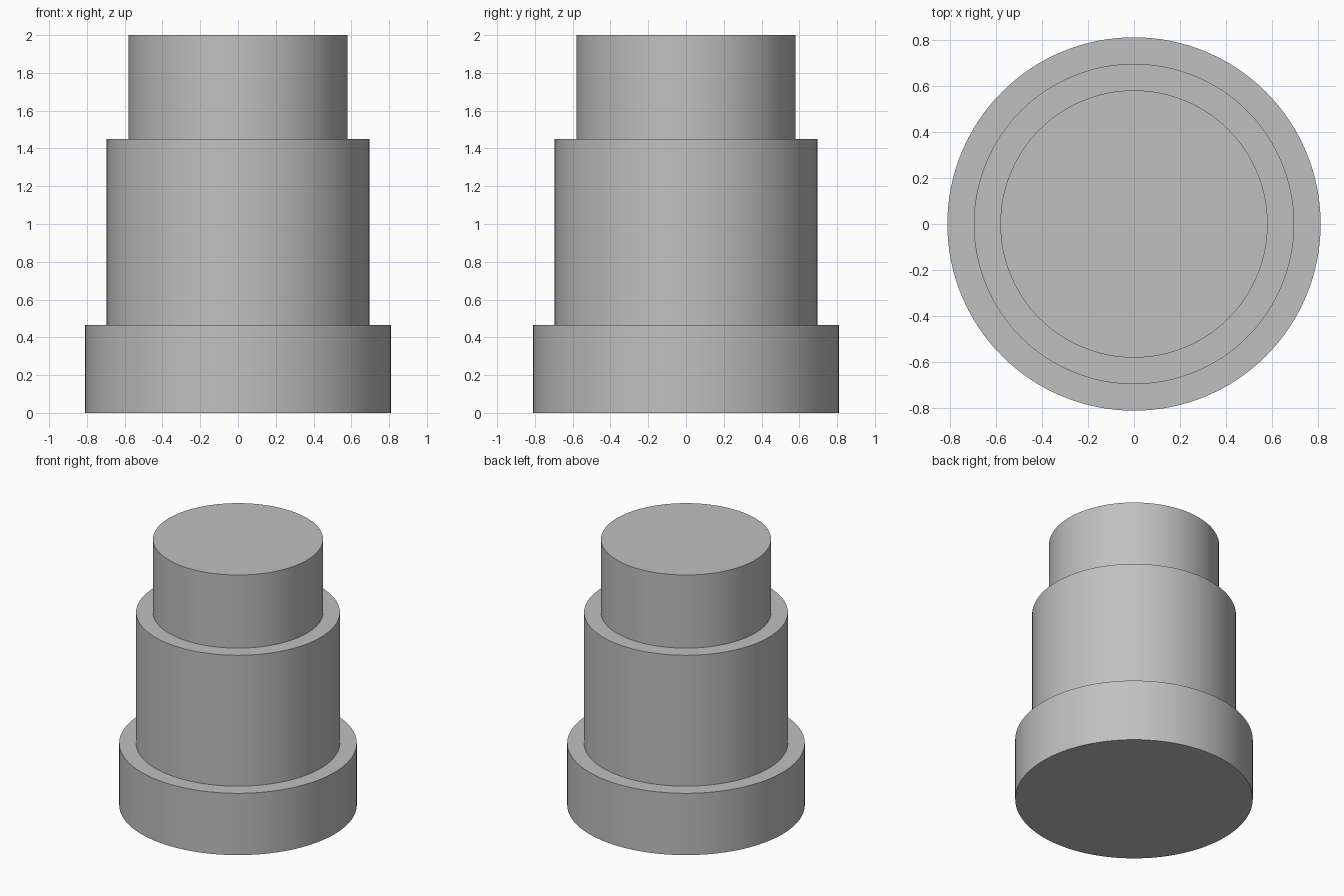
import bpy, bmesh, math

cube = bpy.data.objects.get("Cube")
if cube:
    bpy.data.objects.remove(cube, do_unlink=True)

SEGMENTS = 128
BASE_R, BODY_R, TOP_R = 0.81, 0.695, 0.58
BASE_Z, BODY_Z, TOP_Z = 0.465, 1.45, 2.0

# Plain grey for the whole model
grey = bpy.data.materials.new("plain_grey")
grey.use_nodes = True
colour = (0.53, 0.53, 0.53, 1)
grey.diffuse_color = colour
grey.node_tree.nodes["Principled BSDF"].inputs["Base Color"].default_value = colour

# Stepped profile: wide base, main body, narrow top
profile = [(BASE_R, 0), (BASE_R, BASE_Z), (BODY_R, BASE_Z),
           (BODY_R, BODY_Z), (TOP_R, BODY_Z), (TOP_R, TOP_Z)]

bm = bmesh.new()
rings = []
for radius, z in profile:
    angles = [math.tau * i / SEGMENTS for i in range(SEGMENTS)]
    rings.append([bm.verts.new((radius * math.cos(a), radius * math.sin(a), z)) for a in angles])

# Walls and ledges between neighbouring rings
for low, high in zip(rings, rings[1:]):
    for i in range(SEGMENTS):
        j = (i + 1) % SEGMENTS
        bm.faces.new((low[i], low[j], high[j], high[i]))

# Flat bottom and top
bm.faces.new(reversed(rings[0]))
bm.faces.new(rings[-1])

mesh = bpy.data.meshes.new("stepped_cylinder")
bm.to_mesh(mesh)
bm.free()
mesh.materials.append(grey)
body = bpy.data.objects.new("stepped_cylinder", mesh)
bpy.context.collection.objects.link(body)

# Smooth walls, sharp rims
bpy.ops.object.select_all(action="DESELECT")
body.select_set(True)
bpy.context.view_layer.objects.active = body
bpy.ops.object.shade_smooth_by_angle(angle=math.radians(30))
